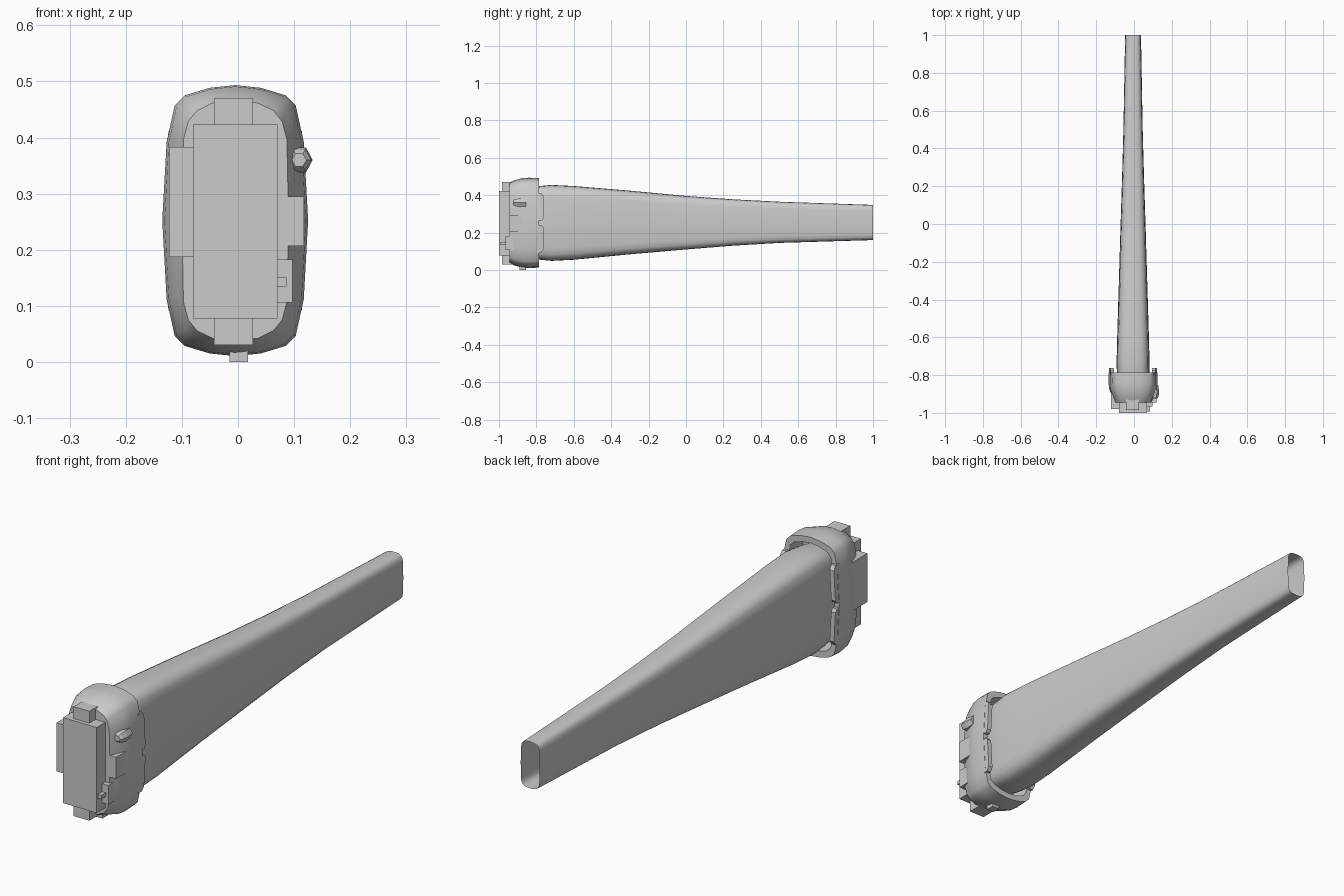
import bpy, bmesh, math

if "Cube" in bpy.data.objects:
    bpy.data.objects.remove(bpy.data.objects["Cube"])

CX, CZ = -0.005, 0.252

# Quarter outlines (unit half-width, unit half-height), top centre to side
HEAD = [(0, 1), (.35, .98), (.69, .925), (.83, .85), (.94, .58), (1, 0)]
FACE = [(0, 1), (.42, .985), (.72, .92), (.88, .83), (.97, .68), (1, 0)]
TUBE = [(0, 1), (.3, .99), (.55, .97), (.75, .925), (.9, .83), (.97, .66), (1, 0)]


def outline(q):
    half = q + [(x, -z) for x, z in reversed(q[:-1])]
    return half + [(-x, z) for x, z in reversed(half[1:-1])]


def make(name, bm, smooth=None):
    bmesh.ops.recalc_face_normals(bm, faces=bm.faces)
    me = bpy.data.meshes.new(name)
    bm.to_mesh(me)
    bm.free()
    ob = bpy.data.objects.new(name, me)
    bpy.context.collection.objects.link(ob)
    if smooth:
        bpy.ops.object.select_all(action='DESELECT')
        ob.select_set(True)
        bpy.context.view_layer.objects.active = ob
        bpy.ops.object.shade_smooth_by_angle(angle=math.radians(smooth))
    return ob


def loft(name, rings, caps=True, smooth=None, cx=CX):
    """rings: (y, half width, half height, centre z, unit outline)"""
    bm = bmesh.new()
    loops = [[bm.verts.new((cx + hx * x, y, cz + hz * z)) for x, z in prof]
             for y, hx, hz, cz, prof in rings]
    n = len(loops[0])
    for a, b in zip(loops, loops[1:]):
        for i in range(n):
            j = (i + 1) % n
            bm.faces.new((a[i], a[j], b[j], b[i]))
    if caps:
        bm.faces.new(loops[0])
        bm.faces.new(loops[-1])
    return make(name, bm, smooth)


def box(name, x0, x1, y0, y1, z0, z1):
    bm = bmesh.new()
    bmesh.ops.create_cube(bm, size=1)
    for v in bm.verts:
        v.co = ((x0 + x1) / 2 + v.co.x * (x1 - x0),
                (y0 + y1) / 2 + v.co.y * (y1 - y0),
                (z0 + z1) / 2 + v.co.z * (z1 - z0))
    return make(name, bm)


# Hollow-backed head collar
h, f = outline(HEAD), outline(FACE)
loft("head_collar", [
    (-.945, .095, .213, CZ, f), (-.92, .109, .227, CZ, h),
    (-.875, .126, .239, CZ, h), (-.84, .13, .2415, CZ, h),
    (-.785, .129, .239, CZ, h), (-.785, .108, .215, CZ, h),
    (-.86, .10, .207, CZ, h)], smooth=35)

# Long tapering open tube
t = outline(TUBE)
loft("tapered_tube", [
    (-.86, .074, .185, CZ, t), (-.79, .086, .196, CZ, t),
    (-.72, .087, .203, CZ, t), (-.6, .084, .197, CZ, t),
    (-.3, .075, .170, CZ + .002, t), (0, .066, .143, CZ + .001, t),
    (.25, .058, .124, CZ + .002, t), (.5, .051, .110, CZ + .003, t),
    (1, .042, .094, CZ + .002, t)], caps=False, smooth=40)

# Blocks on the front and around the head
box("front_block", -.08, .07, -1.0, -.93, .078, .423)
box("top_block", -.043, .027, -.985, -.92, .42, .471)
box("bottom_block", -.043, .027, -.985, -.92, .03, .08)
box("left_block", -.123, -.08, -.98, -.88, .187, .383)
box("right_block", .065, .118, -.945, -.88, .207, .295)
box("right_small_block", .065, .097, -.965, -.92, .106, .183)
box("right_tiny_pin", .065, .086, -.993, -.95, .135, .151)
box("underside_tab", -.015, .018, -.89, -.855, 0, .02)

# Six-sided side knob
hexa = [(math.cos(math.radians(a)), math.sin(math.radians(a))) for a in range(0, 360, 60)]
loft("side_knob", [(-.925, .013, .013, .36, hexa), (-.915, .021, .021, .36, hexa),
                   (-.89, .024, .026, .36, hexa), (-.855, .020, .022, .36, hexa)], cx=.109)

# Chamfered tabs on the rear rim, two per side
for label, sx in (("left", -1), ("right", 1)):
    for pos, sz in (("upper", 1), ("lower", -1)):
        bm = bmesh.new()
        side = [(.012, -.80), (.012, -.772), (.024, -.763), (.143, -.763), (.16, -.775), (.16, -.80)]
        lo = []
        for out in (.108, .127):
            lo.append([bm.verts.new((CX + sx * (out - .09 * max(z - .07, 0)), y, CZ + sz * z))
                       for z, y in side])
        for i in range(6):
            j = (i + 1) % 6
            bm.faces.new((lo[0][i], lo[0][j], lo[1][j], lo[1][i]))
        bm.faces.new(lo[0])
        bm.faces.new(lo[1])
        make(f"{label}_{pos}_rim_tab", bm)
